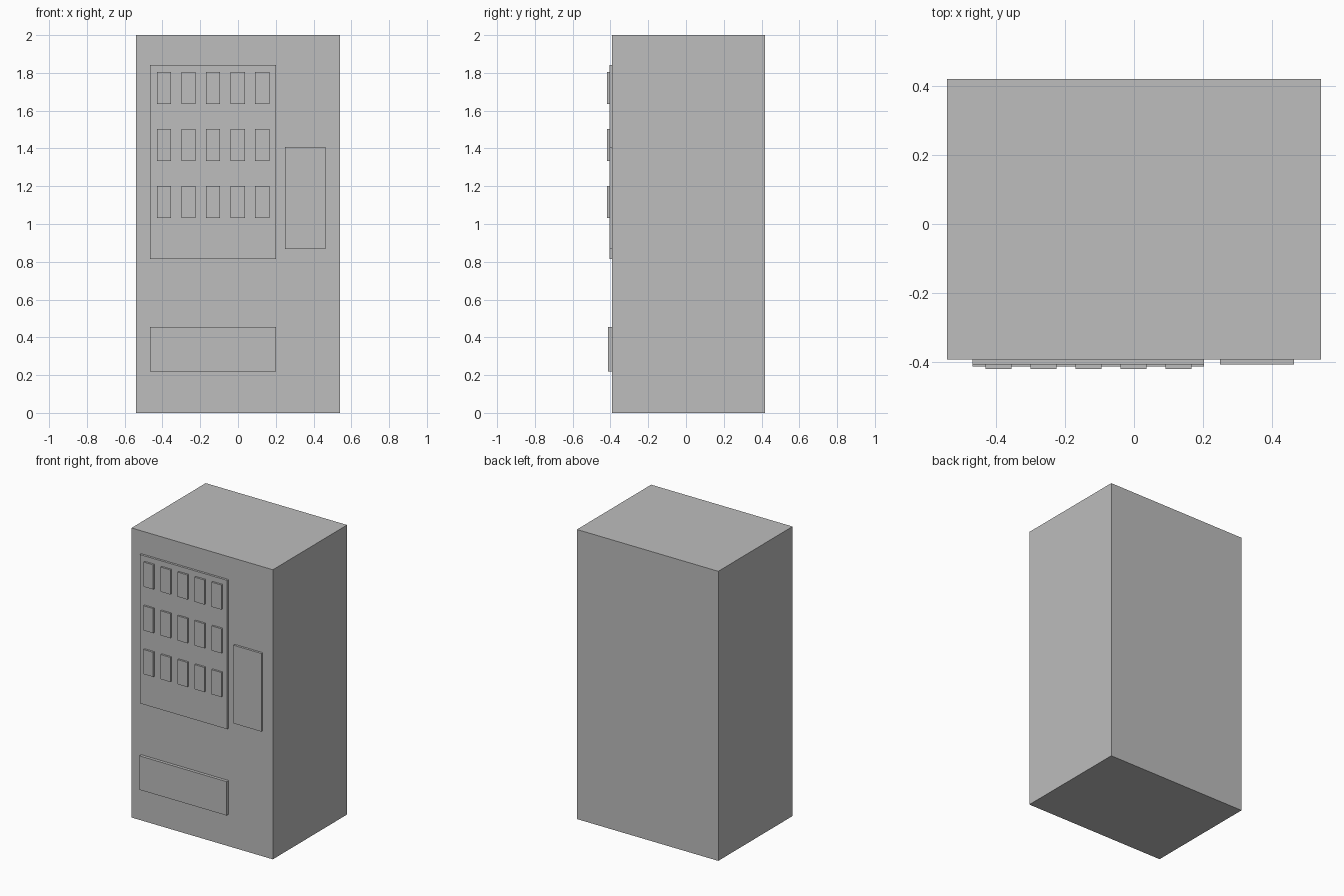
import bpy

cube = bpy.data.objects.get("Cube")
if cube:
    bpy.data.objects.remove(cube, do_unlink=True)

# Single flat colour
grey = bpy.data.materials.new("plain_grey")
grey.use_nodes = True
colour = (0.51, 0.51, 0.51, 1)
grey.diffuse_color = colour
grey.node_tree.nodes["Principled BSDF"].inputs["Base Color"].default_value = colour


def box(name, x0, x1, y0, y1, z0, z1):
    """Box spanning the given limits."""
    bpy.ops.mesh.primitive_cube_add(
        size=1, location=((x0 + x1) / 2, (y0 + y1) / 2, (z0 + z1) / 2))
    ob = bpy.context.object
    ob.name = name
    ob.scale = (x1 - x0, y1 - y0, z1 - z0)
    bpy.ops.object.transform_apply(location=False, rotation=False, scale=True)
    ob.data.materials.append(grey)
    return ob


FRONT = -0.391   # front face of the cabinet
BACK = 0.419
GLASS = -0.406   # front face of the display window
SINK = 0.005     # how far raised plates sink into the part behind

# Cabinet and raised front plates
box("cabinet", -0.54, 0.54, FRONT, BACK, 0, 2)
box("display_window", -0.466, 0.202, GLASS, FRONT + SINK, 0.814, 1.842)
box("payment_panel", 0.249, 0.462, GLASS, FRONT + SINK, 0.867, 1.407)
box("pickup_tray", -0.466, 0.202, -0.412, FRONT + SINK, 0.22, 0.454)

# Three rows of five products on the window
for row in range(3):
    for col in range(5):
        x = -0.392 + col * 0.1302
        z = 1.72 - row * 0.302
        box(f"product_{row + 1}_{col + 1}", x - 0.0375, x + 0.0375,
            -0.419, GLASS + SINK, z - 0.085, z + 0.085)
